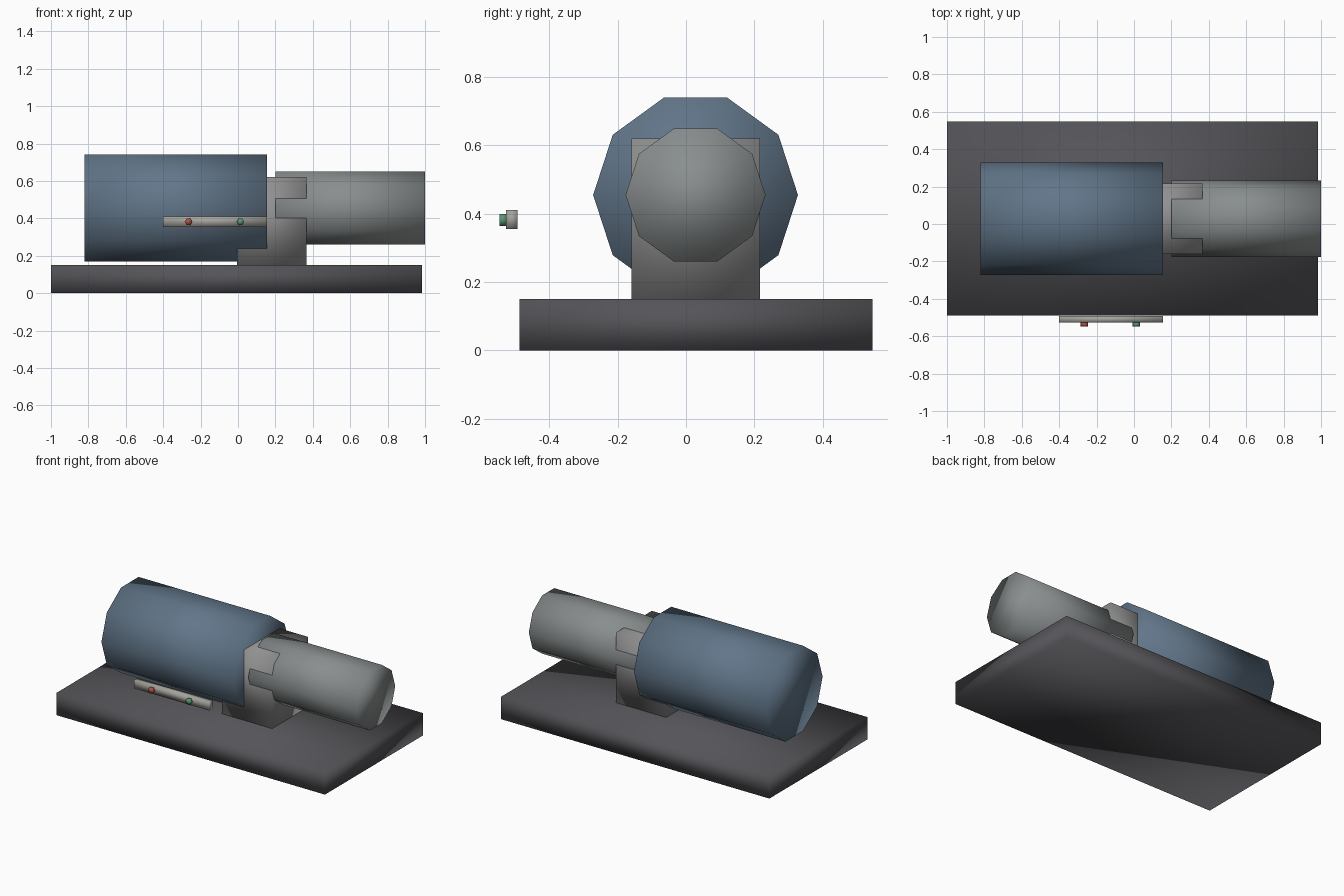
import bpy, math

if "Cube" in bpy.data.objects:
    bpy.data.objects.remove(bpy.data.objects["Cube"])

CY, CZ = 0.028, 0.455   # shared shaft axis


def finish(name, color):
    ob = bpy.context.object
    ob.name = name
    bpy.ops.object.transform_apply(location=True, rotation=True, scale=True)
    bpy.ops.object.shade_smooth()
    if color:
        mat = bpy.data.materials.new(name + "_paint")
        mat.diffuse_color = (*color, 1)
        mat.use_nodes = True
        mat.node_tree.nodes["Principled BSDF"].inputs["Base Color"].default_value = mat.diffuse_color
        ob.data.materials.append(mat)
    return ob


def box(name, x, y, z, color=None):
    spans = (x, y, z)
    bpy.ops.mesh.primitive_cube_add(size=1, location=[(a + b) / 2 for a, b in spans])
    bpy.context.object.scale = [b - a for a, b in spans]
    return finish(name, color)


def prism(name, sides, radius, depth, center, rotation, color=None):
    bpy.ops.mesh.primitive_cylinder_add(vertices=sides, radius=radius, depth=depth,
                                        location=center, rotation=rotation)
    return finish(name, color)


def drum(name, x0, x1, radius, color=None):
    # decagon along x, corners pointing to +-y, flat on top
    return prism(name, 10, radius, x1 - x0, ((x0 + x1) / 2, CY, CZ),
                 (0, math.pi / 2, 0), color)


# Base plate and bearing block
box("base_plate", (-1, 0.985), (-0.488, 0.547), (0, 0.15), (0.09, 0.09, 0.1))
box("bearing_block", (-0.005, 0.365), (-0.16, 0.217), (0.15, 0.62), (0.28, 0.28, 0.28))

# Motor body and pump body on the same axis
drum("motor_body", -0.82, 0.155, 0.3, (0.12, 0.18, 0.25))
drum("pump_body", 0.2, 1.0, 0.205, (0.25, 0.27, 0.27))

# Control strip in front with two hexagonal buttons
box("control_strip", (-0.4, 0.155), (-0.527, -0.493), (0.355, 0.411), (0.38, 0.37, 0.34))
for name, x, color in (("stop_button", -0.265, (0.4, 0.08, 0.06)),
                       ("start_button", 0.013, (0.1, 0.3, 0.17))):
    prism(name, 6, 0.02, 0.022, (x, -0.536, 0.382),
          (math.pi / 2, math.pi / 6, 0), color)
